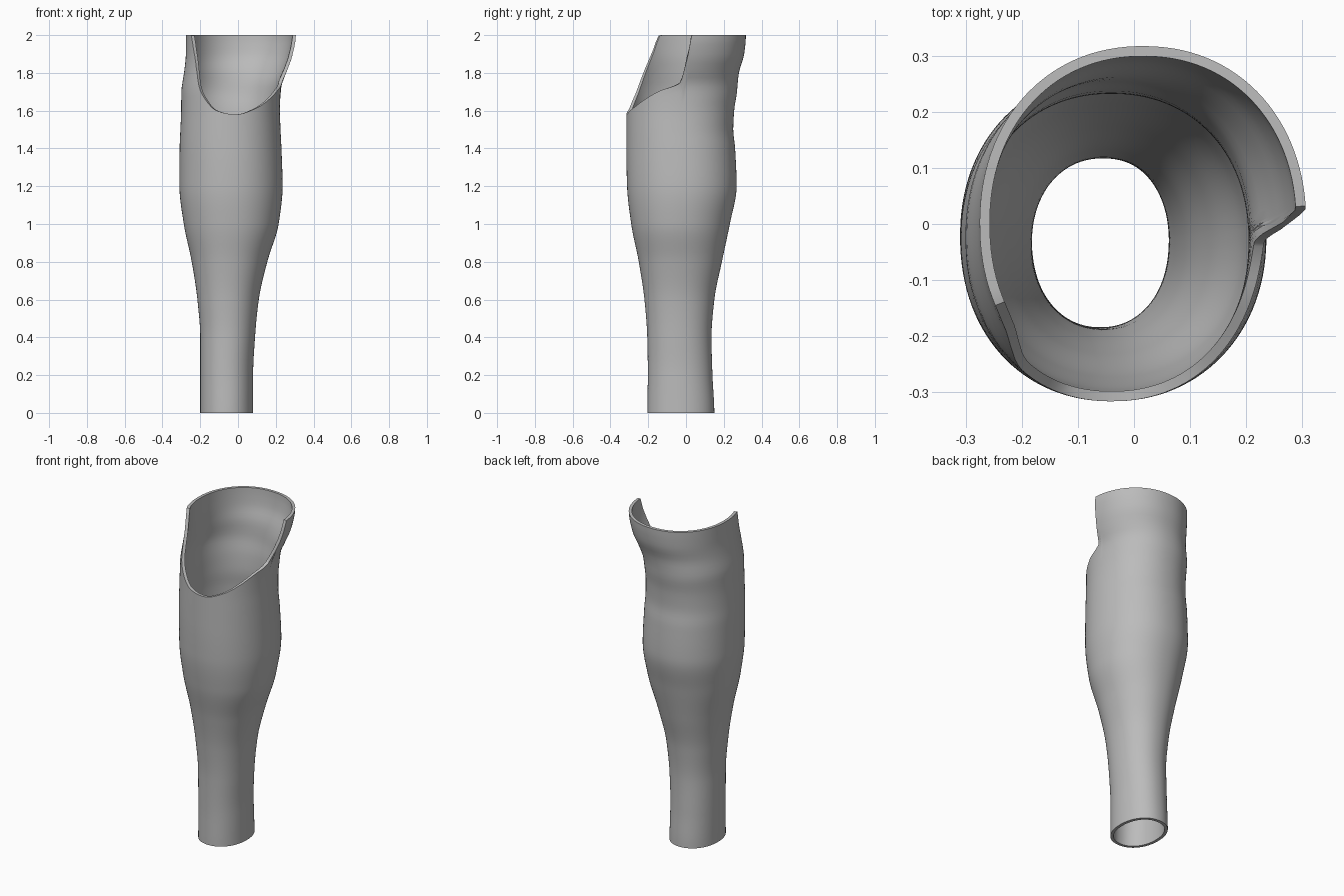
import bpy, bmesh, math

cube = bpy.data.objects.get("Cube")
if cube:
    bpy.data.objects.remove(cube)

# Outer silhouette stations: height, x min, x max, y min, y max
STATIONS = [
    (0.0, -.20, .08, -.205, .15), (0.2, -.20, .08, -.202, .14),
    (0.4, -.20, .09, -.205, .135), (0.6, -.215, .11, -.22, .15),
    (0.8, -.245, .155, -.25, .19), (1.0, -.287, .215, -.29, .232),
    (1.2, -.31, .236, -.312, .268), (1.4, -.309, .23, -.316, .26),
    (1.5, -.305, .225, -.316, .25), (1.6, -.301, .222, -.316, .255),
    (1.7, -.30, .225, -.316, .27), (1.75, -.294, .233, -.316, .274),
    (1.8, -.286, .255, -.316, .28), (1.9, -.276, .29, -.316, .308),
    (2.0, -.275, .307, -.316, .317),
]
# Top edge: angle in degrees (front is 270), height
RIM = [
    (5, 2.0), (205, 2.0), (212, 1.92), (223, 1.8), (237, 1.68), (255, 1.6),
    (275, 1.58), (301, 1.615), (320, 1.66), (338, 1.705), (358, 1.745),
    (360, 1.78), (365, 2.0),
]


def sample(table, u, column=1):
    """Smooth interpolation through a table, without overshoot at flat runs."""
    last = len(table) - 1
    i = max(k for k in range(last) if k == 0 or table[k][0] <= u)

    def slope(k):
        if k in (0, last):
            return 0.0
        a = (table[k][column] - table[k - 1][column]) / (table[k][0] - table[k - 1][0])
        b = (table[k + 1][column] - table[k][column]) / (table[k + 1][0] - table[k][0])
        return 2 * a * b / (a + b) if a * b > 0 else 0.0

    h = table[i + 1][0] - table[i][0]
    t = min(max((u - table[i][0]) / h, 0), 1)
    p, q = table[i][column], table[i + 1][column]
    return (p * (1 + 2 * t) * (1 - t) ** 2 + q * t * t * (3 - 2 * t)
            + h * t * (1 - t) * (slope(i) * (1 - t) - slope(i + 1) * t))


def outline_point(angle, z):
    """Slightly squared oval fitted between the silhouettes at height z."""
    x0, x1, y0, y1 = (sample(STATIONS, z, c) for c in range(1, 5))
    c, s = math.cos(math.radians(angle)), math.sin(math.radians(angle))
    power = 0.94
    x = (x0 + x1) / 2 + (x1 - x0) / 2 * math.copysign(abs(c) ** power, c)
    y = (y0 + y1) / 2 + (y1 - y0) / 2 * math.copysign(abs(s) ** power, s)
    return x, y, z


# Shell: columns of points running from the ankle up to the cut rim
ROWS = 80
angles = [5 + 3 * k for k in range(118)] + [357 + k for k in range(8)]
bm = bmesh.new()
columns = []
for angle in angles:
    top = sample(RIM, angle)
    columns.append([bm.verts.new(outline_point(angle, top * r / ROWS))
                    for r in range(ROWS + 1)])
for a, b in zip(columns, columns[1:] + columns[:1]):
    for r in range(ROWS):
        bm.faces.new((a[r], b[r], b[r + 1], a[r + 1]))
bm.normal_update()
mesh = bpy.data.meshes.new("leg_shell")
bm.to_mesh(mesh)
bm.free()
shell = bpy.data.objects.new("leg_shell", mesh)
bpy.context.collection.objects.link(shell)

# Wall thickness grows inward
wall = shell.modifiers.new("wall", 'SOLIDIFY')
wall.thickness = 0.018
wall.offset = -1

# Single grey material
grey = bpy.data.materials.new("plain_grey")
grey.use_nodes = True
colour = (0.5, 0.5, 0.5, 1)
grey.diffuse_color = colour
grey.node_tree.nodes["Principled BSDF"].inputs["Base Color"].default_value = colour
mesh.materials.append(grey)

bpy.context.view_layer.objects.active = shell
shell.select_set(True)
bpy.ops.object.modifier_apply(modifier="wall")
bpy.ops.object.shade_smooth_by_angle(angle=math.radians(40))
